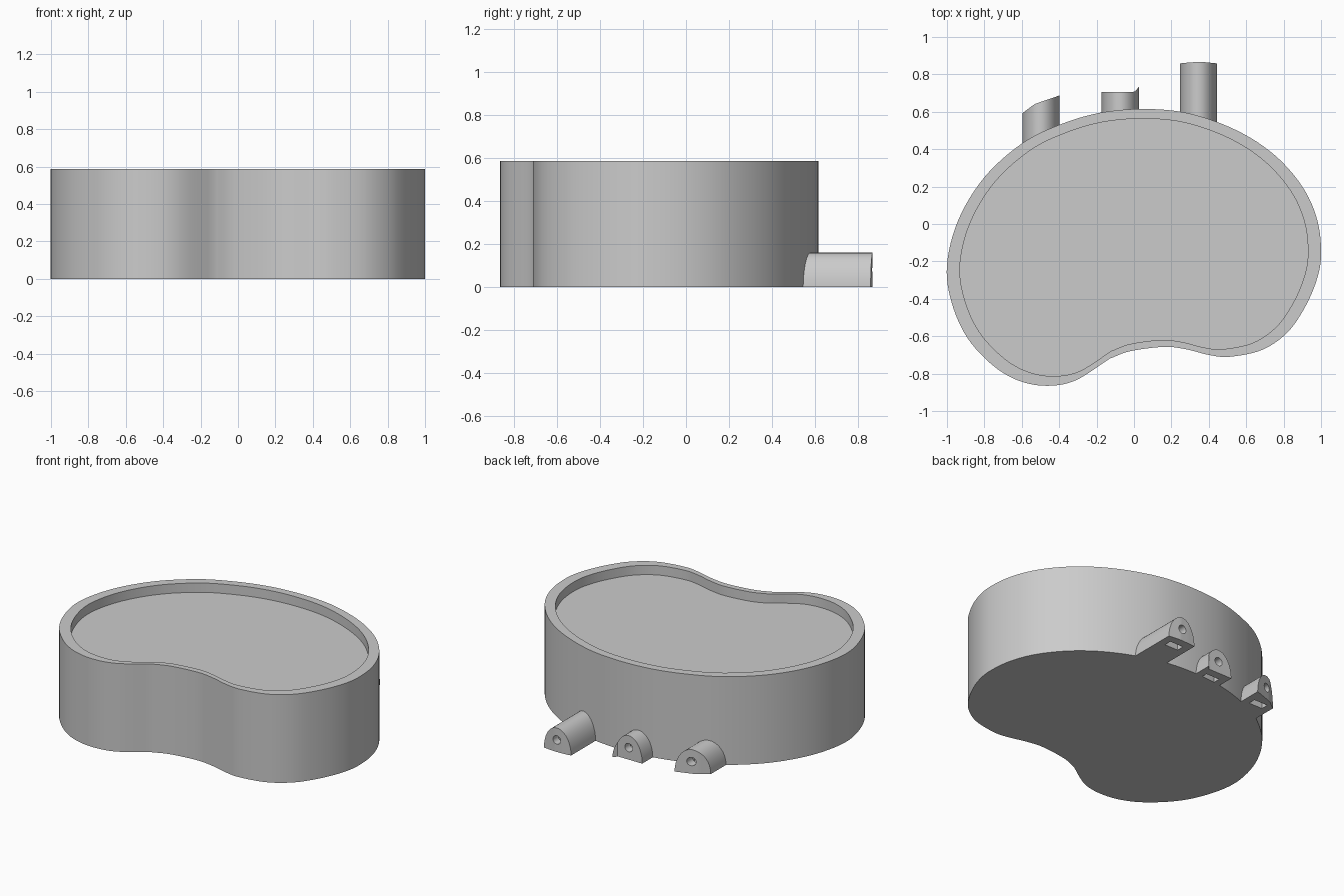
import bpy, bmesh, math
from mathutils import Vector

cube = bpy.data.objects.get("Cube")
if cube:
    bpy.data.objects.remove(cube)

grey = bpy.data.materials.new("light_grey")
grey.use_nodes = True
grey.diffuse_color = (0.6, 0.6, 0.6, 1)
grey.node_tree.nodes["Principled BSDF"].inputs["Base Color"].default_value = (0.6, 0.6, 0.6, 1)

HEIGHT, FLOOR = 0.587, 0.525
CENTRE_Y, INNER_SCALE = -0.125, 0.93


def finish(bm, name):
    bmesh.ops.recalc_face_normals(bm, faces=bm.faces)
    mesh = bpy.data.meshes.new(name)
    bm.to_mesh(mesh)
    bm.free()
    mesh.materials.append(grey)
    obj = bpy.data.objects.new(name, mesh)
    bpy.context.collection.objects.link(obj)
    return obj


def smooth(obj):
    bpy.ops.object.select_all(action='DESELECT')
    obj.select_set(True)
    bpy.context.view_layer.objects.active = obj
    bpy.ops.object.shade_smooth_by_angle(angle=math.radians(30))


def spline(points, steps=6):
    """Catmull-Rom loop with a crease at its first point."""
    pts = [Vector(p) for p in points]
    pts.append(pts[0])
    pts = [2 * pts[0] - pts[1]] + pts + [2 * pts[-1] - pts[-2]]
    out = []
    for a, b, c, d in zip(pts, pts[1:], pts[2:], pts[3:]):
        for s in range(steps):
            t = s / steps
            out.append(0.5 * (2 * b + (c - a) * t + (2 * a - 5 * b + 4 * c - d) * t ** 2
                              + (3 * b - a - 3 * c + d) * t ** 3))
    return out


# Kidney-shaped body with a shallow recessed top
outline = spline([
    (-0.13, -0.72), (-0.02, -0.68), (0.16, -0.657), (0.28, -0.67), (0.40, -0.70),
    (0.51, -0.71), (0.68, -0.675), (0.81, -0.59), (0.90, -0.47), (0.97, -0.32),
    (1.0, -0.17), (0.98, 0.02), (0.90, 0.20), (0.75, 0.37), (0.55, 0.50),
    (0.30, 0.59), (0.06, 0.615), (-0.18, 0.595), (-0.40, 0.53), (-0.60, 0.43),
    (-0.80, 0.25), (-0.94, 0.02), (-1.0, -0.22), (-0.975, -0.42), (-0.89, -0.61),
    (-0.75, -0.76), (-0.61, -0.84), (-0.46, -0.865), (-0.31, -0.835)])

bm = bmesh.new()
rings = []
for scale, z in ((1, 0), (1, HEIGHT), (INNER_SCALE, HEIGHT), (INNER_SCALE, FLOOR)):
    rings.append([bm.verts.new((p.x * scale, CENTRE_Y + (p.y - CENTRE_Y) * scale, z))
                  for p in outline])
for low, high in zip(rings, rings[1:]):
    for i in range(len(low)):
        bm.faces.new((low[i - 1], low[i], high[i], high[i - 1]))
bm.faces.new(rings[0])
bm.faces.new(rings[-1])
smooth(finish(bm, "kidney_body"))


# Arched spouts at the back, each with a round hole and a slot underneath
WIDTH, ARCH = 0.1, 0.16


def end_y(profile, x):
    for (x0, y0), (x1, y1) in zip(profile, profile[1:]):
        if x <= x1:
            return y0 + (y1 - y0) * (x - x0) / (x1 - x0)
    return profile[-1][1]


def cut(obj, cutter):
    mod = obj.modifiers.new("cut", 'BOOLEAN')
    mod.operation = 'DIFFERENCE'
    mod.solver = 'EXACT'
    mod.object = cutter
    bpy.ops.object.select_all(action='DESELECT')
    bpy.context.view_layer.objects.active = obj
    obj.select_set(True)
    bpy.ops.object.modifier_apply(modifier=mod.name)
    bpy.data.objects.remove(cutter)


def spout(name, cx, root_y, profile):
    bm = bmesh.new()
    count = 24
    columns = []
    for i in range(count + 1):
        angle = math.pi * i / count
        x = cx - WIDTH * math.cos(angle)
        z = max(ARCH * math.sin(angle), 0.002)
        y = end_y(profile, x)
        columns.append([bm.verts.new(c) for c in
                        ((x, root_y, 0), (x, y, 0), (x, y, z), (x, root_y, z))])
    for a, b in zip(columns, columns[1:]):
        for k in range(4):
            bm.faces.new((a[k - 1], a[k], b[k], b[k - 1]))
    bm.faces.new(columns[0])
    bm.faces.new(columns[-1])
    obj = finish(bm, name)

    face_y = end_y(profile, cx)
    bpy.ops.mesh.primitive_cylinder_add(vertices=24, radius=0.028, depth=0.22,
                                        location=(cx, face_y, 0.08),
                                        rotation=(math.pi / 2, 0, 0))
    cut(obj, bpy.context.object)
    bpy.ops.mesh.primitive_cube_add(size=1, location=(cx, face_y - 0.08, 0.02))
    slot = bpy.context.object
    slot.scale = (0.1, 0.05, 0.12)
    cut(obj, slot)
    smooth(obj)


spout("right_spout", -0.497, 0.36, [(-0.6, 0.59), (-0.53, 0.642), (-0.39, 0.69)])
spout("middle_spout", -0.073, 0.54, [(-0.18, 0.707), (0.005, 0.707), (0.027, 0.735)])
spout("left_spout", 0.345, 0.5, [(0.24, 0.858), (0.3, 0.864), (0.36, 0.867), (0.45, 0.858)])
